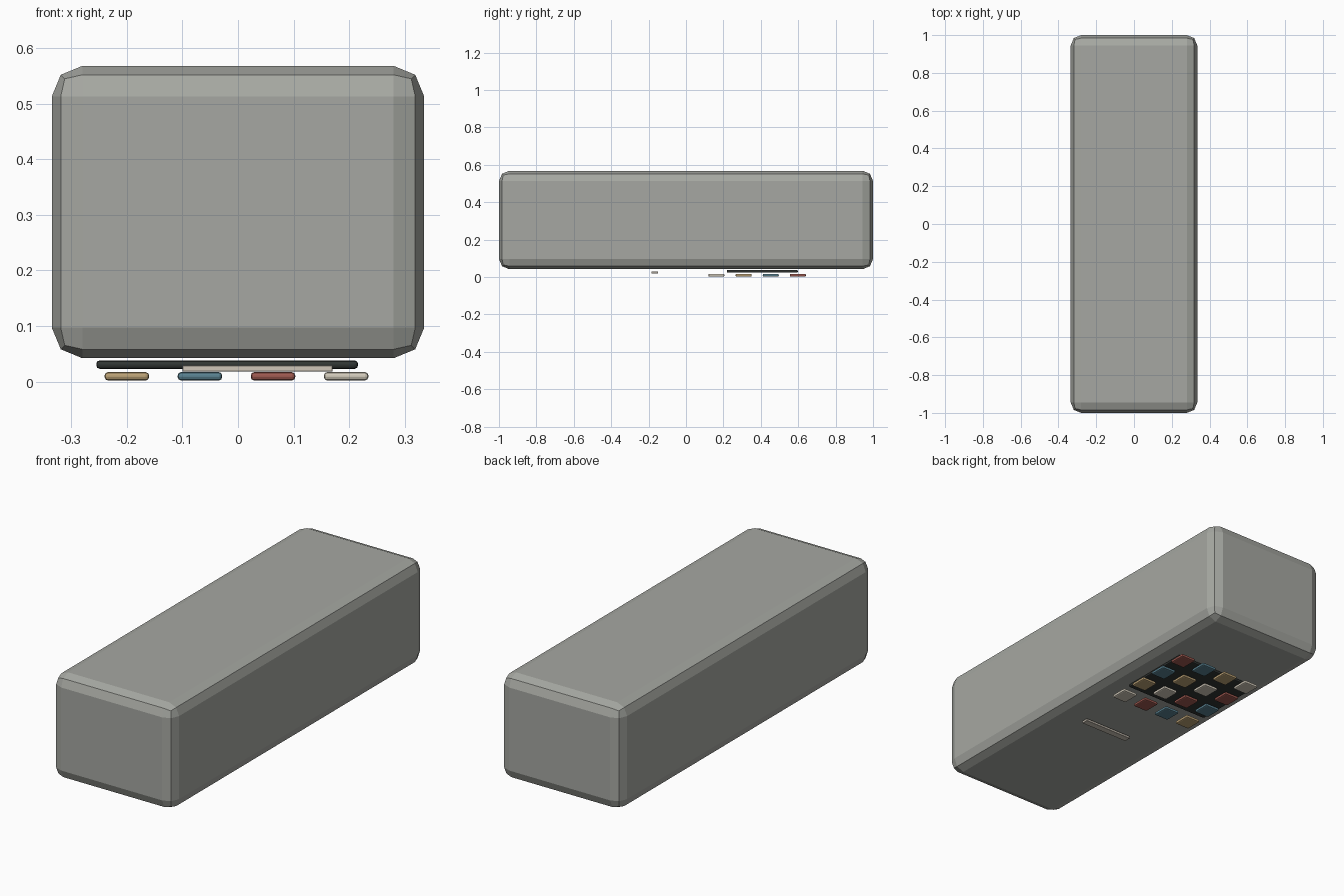
import bpy

if "Cube" in bpy.data.objects:
    bpy.data.objects.remove(bpy.data.objects["Cube"])


def material(name, rgb):
    m = bpy.data.materials.new(name)
    m.diffuse_color = (*rgb, 1)
    m.use_nodes = True
    m.node_tree.nodes["Principled BSDF"].inputs["Base Color"].default_value = m.diffuse_color
    return m


def block(name, x, y, z, bevel, segments, mat):
    """Bevelled box from (min, max) extents on each axis."""
    bpy.ops.mesh.primitive_cube_add(size=1, location=[(a + b) / 2 for a, b in (x, y, z)])
    ob = bpy.context.object
    ob.name = name
    ob.scale = [b - a for a, b in (x, y, z)]
    bpy.ops.object.transform_apply(location=False, rotation=False, scale=True)
    mod = ob.modifiers.new("rounding", "BEVEL")
    mod.width = bevel
    mod.segments = segments
    ob.data.materials.append(mat)
    return ob


grey = material("body_grey", (0.38, 0.39, 0.36))
dark = material("panel_dark", (0.03, 0.035, 0.033))
pale = material("strip_pale", (0.62, 0.56, 0.48))
palette = [
    material("key_tan", (0.50, 0.36, 0.18)),
    material("key_blue", (0.10, 0.22, 0.28)),
    material("key_red", (0.34, 0.10, 0.08)),
    material("key_cream", (0.65, 0.60, 0.50)),
]

# Main body
block("body", (-0.335, 0.335), (-1, 1), (0.042, 0.568), 0.055, 2, grey)

# Underside panel and slim strip
block("key_panel", (-0.255, 0.216), (0.218, 0.598), (0.023, 0.038), 0.006, 2, dark)
block("strip", (-0.10, 0.17), (-0.185, -0.15), (0.018, 0.029), 0.001, 1, pale)

# Grid of keys with diagonally cycling colours
for row in range(4):
    for col in range(4):
        cx = -0.2 + 0.1315 * col
        cy = 0.163 + 0.145 * row
        block(f"key_{row}_{col}", (cx - 0.04, cx + 0.04), (cy - 0.043, cy + 0.043),
              (0.002, 0.017), 0.006, 2, palette[(row + col) % 4])
